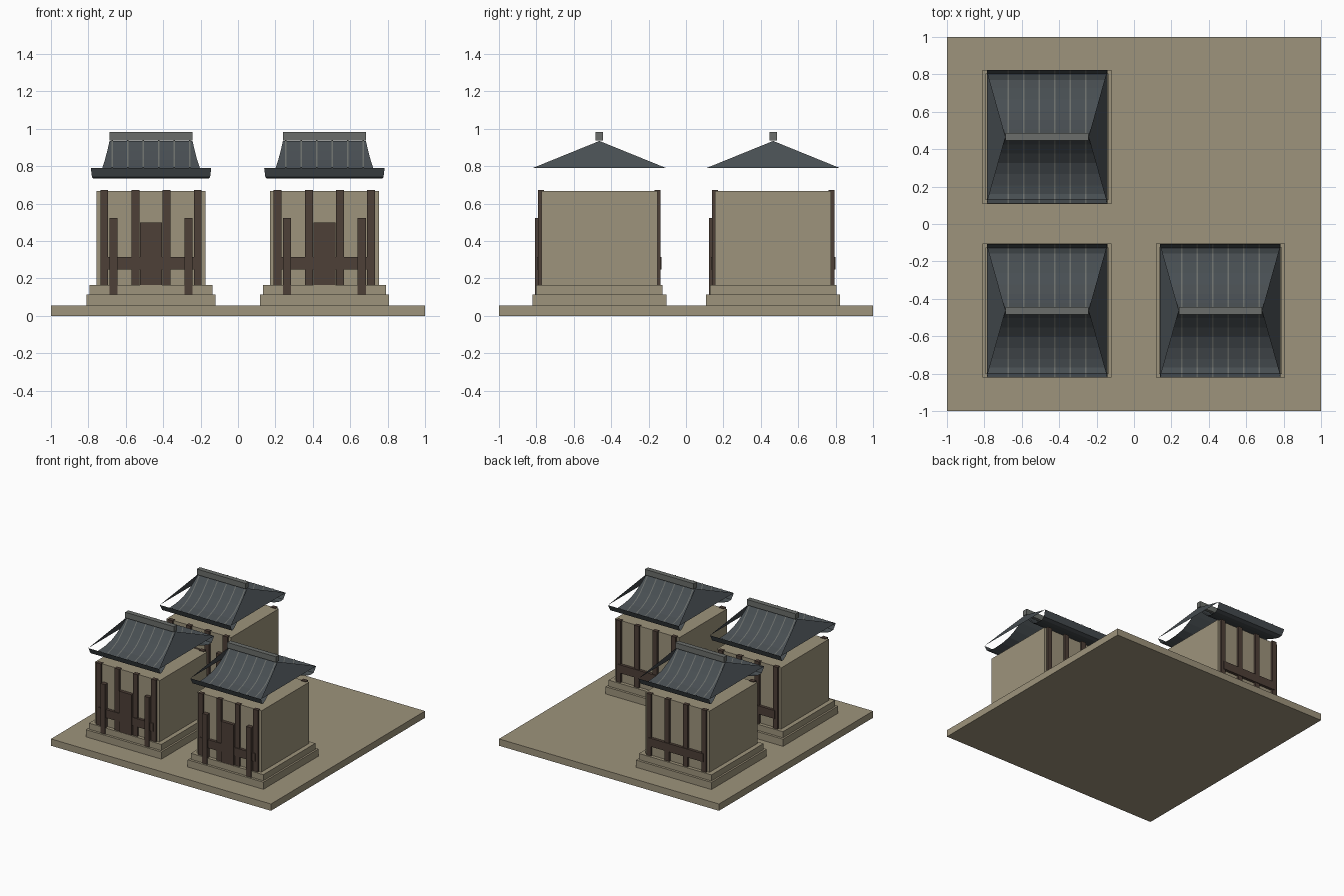
import bpy
from mathutils import Vector

cube = bpy.data.objects.get("Cube")
if cube:
    bpy.data.objects.remove(cube, do_unlink=True)


def material(name, rgb):
    m = bpy.data.materials.new(name)
    m.use_nodes = True
    m.diffuse_color = (*rgb, 1)
    m.node_tree.nodes["Principled BSDF"].inputs["Base Color"].default_value = (*rgb, 1)
    return m


stone = material("sandy stone", (0.34, 0.295, 0.20))
wood = material("dark wood", (0.075, 0.05, 0.038))
tile = material("slate tile", (0.065, 0.077, 0.085))
trim = material("grey ridge", (0.145, 0.155, 0.145))


def mesh_object(name, verts, faces, mat):
    me = bpy.data.meshes.new(name)
    me.from_pydata(verts, [], faces)
    me.materials.append(mat)
    ob = bpy.data.objects.new(name, me)
    bpy.context.collection.objects.link(ob)
    return ob


def box(name, origin, x, y, z, mat):
    """Box from (min, max) ranges, relative to an origin on the ground."""
    verts = [Vector((a, b, c)) + origin for c in z for b in y for a in x]
    faces = [(0, 2, 3, 1), (4, 5, 7, 6), (0, 1, 5, 4),
             (2, 6, 7, 3), (0, 4, 6, 2), (1, 3, 7, 5)]
    return mesh_object(name, verts, faces, mat)


def centred(half):
    return (-half, half)


def around(c, half):
    return (c - half, c + half)


def span(side, near, far):
    """Range between two distances from the middle, on the given side."""
    return tuple(sorted((side * near, side * far)))


def ribbon(name, origin, rows, side, mat):
    """Sheet through rows of (left x, right x, y, z), facing upward."""
    verts = []
    for x0, x1, y, z in rows:
        verts += [Vector((x0, side * y, z)) + origin, Vector((x1, side * y, z)) + origin]
    faces = []
    for i in range(len(rows) - 1):
        f = (2 * i, 2 * i + 1, 2 * i + 3, 2 * i + 2)
        faces.append(f if side > 0 else f[::-1])
    ob = mesh_object(name, verts, faces, mat)
    ob.data.flip_normals() if ob.data.polygons[0].normal.z < 0 else None
    return ob


# Sagging roof slope with an upturned eave: distance from ridge, height
slope = [(0, 0.935), (0.04, 0.885), (0.09, 0.832), (0.14, 0.79), (0.2, 0.76),
         (0.26, 0.741), (0.305, 0.733), (0.335, 0.742), (0.357, 0.79)]
ridge_half, eave_half, eave_y, eave_z = 0.222, 0.322, 0.357, 0.79


def roof_half(y):
    return ridge_half + (eave_half - ridge_half) * y / eave_y


def roof(o):
    for side, label in ((-1, "front"), (1, "back")):
        rows = [(-roof_half(y), roof_half(y), y, z) for y, z in slope]
        ribbon(label + "_roof_slope", o, rows, side, tile)
        # Thin tile ribs running down the slope
        for i in range(6):
            x = (i - 2.5) * 0.083
            rows = [(x - 0.004, x + 0.004, y, z + 0.005) for y, z in slope]
            ribbon(label + "_roof_rib", o, rows, side, trim)
    # Flat triangular ends
    for side, label in ((-1, "right"), (1, "left")):
        pts = [(side * eave_half, -eave_y, eave_z), (side * eave_half, eave_y, eave_z),
               (side * ridge_half, 0, 0.935)]
        if side < 0:
            pts.reverse()
        mesh_object(label + "_roof_end", [Vector(p) + o for p in pts], [(0, 1, 2)], tile)
    box("roof_ridge", o, centred(ridge_half), centred(0.02), (0.937, 0.983), trim)


def house(o):
    # Stepped plinth and body
    box("lower_plinth", o, centred(0.344), centred(0.358), (0.055, 0.115), stone)
    box("upper_plinth", o, centred(0.329), centred(0.338), (0.115, 0.165), stone)
    box("house_body", o, centred(0.292), centred(0.31), (0.165, 0.668), stone)
    # Timber framing on the front and back walls
    for side, label in ((-1, "front"), (1, "back")):
        for x in (-0.25, -0.083, 0.083, 0.25):
            box(label + "_wall_post", o, around(x, 0.021), span(side, 0.295, 0.327),
                (0.165, 0.673), wood)
        box(label + "_rail", o, centred(0.25), span(side, 0.30, 0.333), (0.247, 0.315), wood)
    # Door and porch posts
    box("door", o, centred(0.058), span(-1, 0.30, 0.336), (0.165, 0.5), wood)
    for x in (-0.2, 0.2):
        box("porch_post", o, around(x, 0.022), span(-1, 0.305, 0.344), (0.115, 0.523), wood)
    roof(o)


box("ground_slab", Vector(), centred(1), centred(1), (0, 0.056), stone)
for x, y in ((-0.465, -0.463), (0.462, -0.463), (-0.465, 0.466)):
    house(Vector((x, y, 0)))
